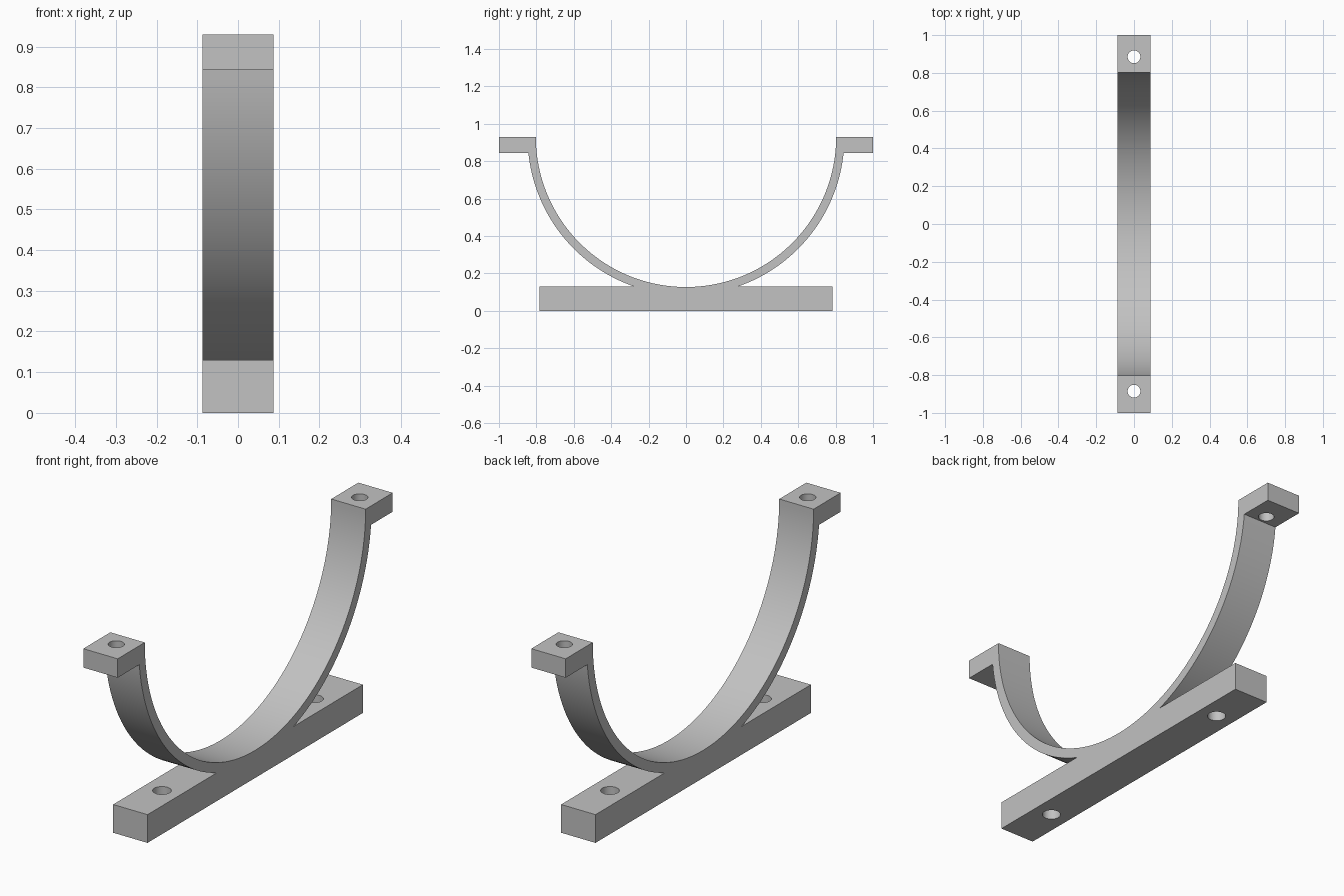
import bpy, bmesh
from math import sin, cos, asin, acos, pi, radians

old = bpy.data.objects.get("Cube")
if old:
    bpy.data.objects.remove(old, do_unlink=True)

HALF_WIDTH = 0.0875
TOP, TAB_BOTTOM, BASE_TOP = 0.93, 0.843, 0.13
R_IN, R_OUT = 0.803, 0.847
BASE_HALF = 0.783

grey = bpy.data.materials.new("light_grey")
grey.use_nodes = True
colour = (0.54, 0.54, 0.54, 1)
grey.diffuse_color = colour
grey.node_tree.nodes["Principled BSDF"].inputs["Base Color"].default_value = colour


def arc(radius, start, end, steps):
    """Points (y, z) around the cradle centre; angle 0 points straight down."""
    angles = [start + (end - start) * i / steps for i in range(steps + 1)]
    return [(radius * sin(a), TOP - radius * cos(a)) for a in angles]


# Outline of base, cradle and tabs: the +y half, then its mirror image
low = acos((TOP - BASE_TOP) / R_OUT)
high = acos((TOP - TAB_BOTTOM) / R_OUT)
half = [(BASE_HALF, 0), (BASE_HALF, BASE_TOP)]
half += arc(R_OUT, low, high, 36)
half += [(1, TAB_BOTTOM), (1, TOP)]
half += arc(R_IN, pi / 2, 0, 48)
outline = half + [(-y, z) for y, z in reversed(half[:-1])]

# Extrude the outline across the width
bm = bmesh.new()
side = bm.faces.new([bm.verts.new((-HALF_WIDTH, y, z)) for y, z in outline])
extruded = bmesh.ops.extrude_face_region(bm, geom=[side])["geom"]
moved = [v for v in extruded if isinstance(v, bmesh.types.BMVert)]
bmesh.ops.translate(bm, verts=moved, vec=(2 * HALF_WIDTH, 0, 0))
bmesh.ops.recalc_face_normals(bm, faces=bm.faces)
mesh = bpy.data.meshes.new("cradle_bracket")
bm.to_mesh(mesh)
bm.free()
mesh.materials.append(grey)
bracket = bpy.data.objects.new("cradle_bracket", mesh)
bpy.context.collection.objects.link(bracket)


def drill(y, z, radius, depth):
    """Cut a vertical bolt hole through the bracket."""
    bpy.ops.mesh.primitive_cylinder_add(vertices=40, radius=radius, depth=depth,
                                        location=(0, y, z))
    cutter = bpy.context.object
    cutter.name = "hole_cutter"
    cutter.hide_render = True
    cutter.data.materials.append(grey)
    mod = bracket.modifiers.new("bolt_hole", 'BOOLEAN')
    mod.operation = 'DIFFERENCE'
    mod.solver = 'EXACT'
    mod.object = cutter
    bpy.context.view_layer.objects.active = bracket
    bpy.ops.object.modifier_apply(modifier=mod.name)
    bpy.data.objects.remove(cutter, do_unlink=True)


# Bolt holes in the tabs and the base
for sign in (-1, 1):
    drill(sign * 0.885, 0.89, 0.034, 0.2)
    drill(sign * 0.553, 0.06, 0.039, 0.2)

# Smooth the curves, keep the corners sharp
bpy.ops.object.select_all(action='DESELECT')
bracket.select_set(True)
bpy.context.view_layer.objects.active = bracket
bpy.ops.object.shade_smooth_by_angle(angle=radians(30))
